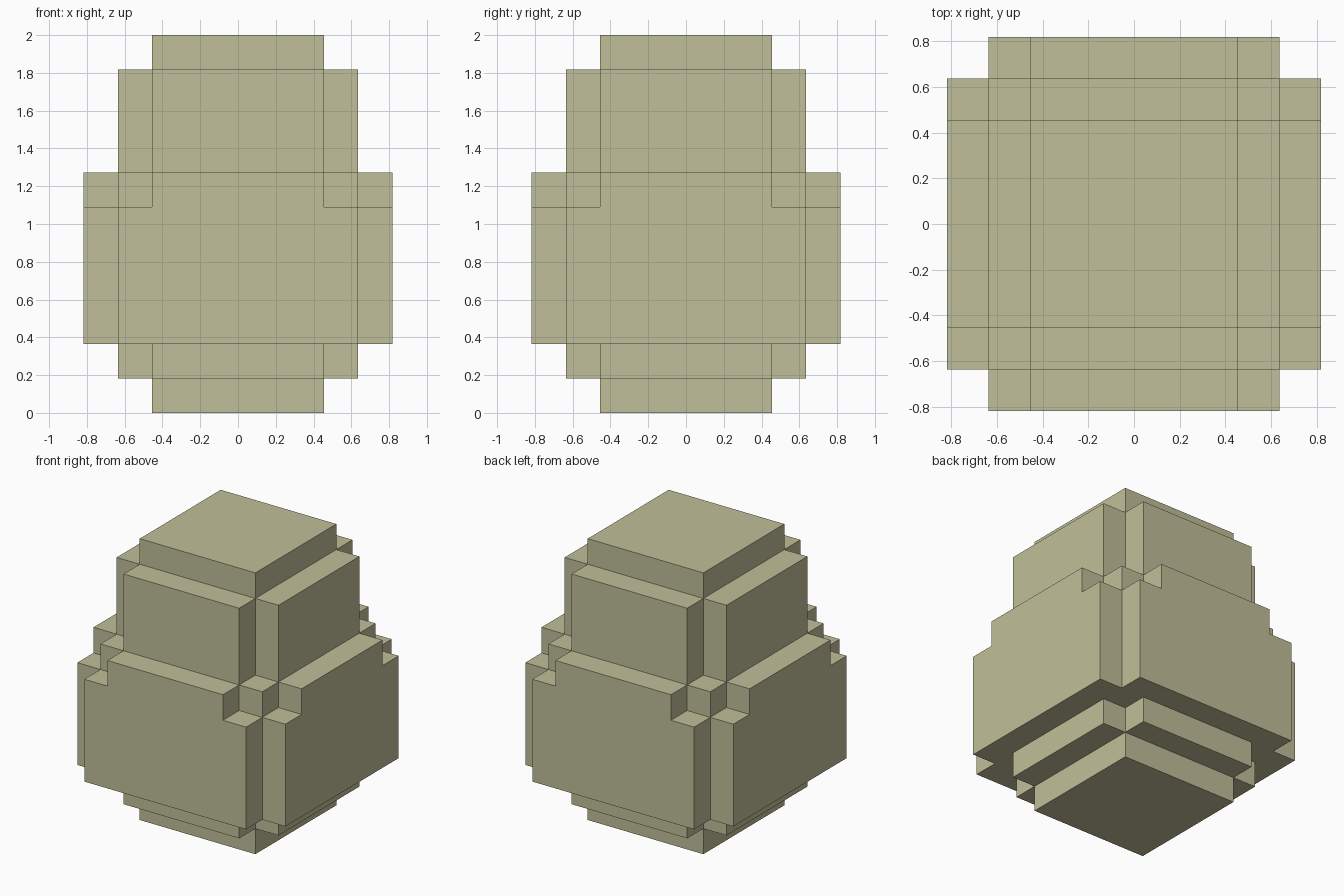
import bpy
import bmesh

cube = bpy.data.objects.get("Cube")
if cube:
    bpy.data.objects.remove(cube, do_unlink=True)

U = 2 / 11  # one block

# Sizes in blocks
A, B, C = 2.5, 3.5, 4.5
CUTS = [-C, -B, -A, A, B, C]


def plus(long, short):
    return [(long, short), (short, long)]


# Layers from the bottom: lower height, upper height, half-size rectangles joined together
LAYERS = [
    (0, 1, [(A, A)]),                      # foot
    (1, 2, plus(B, A)),                    # lower step
    (2, 6, plus(C, B)),                    # belly
    (6, 7, plus(C, A) + [(B, B)]),         # shoulder
    (7, 10, plus(B, A)),                   # upper body
    (10, 11, [(A, A)]),                    # cap
]
HEIGHTS = [layer[0] for layer in LAYERS] + [LAYERS[-1][1]]
GRID = (CUTS, CUTS, HEIGHTS)


def filled(cell):
    i, j, k = cell
    if not (0 <= i < len(CUTS) - 1 and 0 <= j < len(CUTS) - 1 and 0 <= k < len(LAYERS)):
        return False
    x = abs(CUTS[i] + CUTS[i + 1]) / 2
    y = abs(CUTS[j] + CUTS[j + 1]) / 2
    return any(x < w and y < d for w, d in LAYERS[k][2])


# Blocky egg: keep only the outer faces of the filled cells
bm = bmesh.new()
verts = {}


def vert(key):
    if key not in verts:
        verts[key] = bm.verts.new([GRID[a][key[a]] * U for a in range(3)])
    return verts[key]


for i in range(len(CUTS) - 1):
    for j in range(len(CUTS) - 1):
        for k in range(len(LAYERS)):
            cell = (i, j, k)
            if not filled(cell):
                continue
            for axis in range(3):
                for side in (0, 1):
                    near = list(cell)
                    near[axis] += 2 * side - 1
                    if filled(near):
                        continue
                    corners = []
                    for s, t in ((0, 0), (1, 0), (1, 1), (0, 1)):
                        key = list(cell)
                        key[axis] += side
                        key[(axis + 1) % 3] += s
                        key[(axis + 2) % 3] += t
                        corners.append(vert(tuple(key)))
                    bm.faces.new(corners if side else corners[::-1])

mesh = bpy.data.meshes.new("blocky_egg")
bm.to_mesh(mesh)
bm.free()

# Shell colour
shell = bpy.data.materials.new("pale olive")
shell.use_nodes = True
colour = (0.527, 0.521, 0.319, 1)
shell.diffuse_color = colour
bsdf = shell.node_tree.nodes["Principled BSDF"]
bsdf.inputs["Base Color"].default_value = colour
bsdf.inputs["Roughness"].default_value = 0.8
mesh.materials.append(shell)

egg = bpy.data.objects.new("blocky_egg", mesh)
bpy.context.collection.objects.link(egg)
